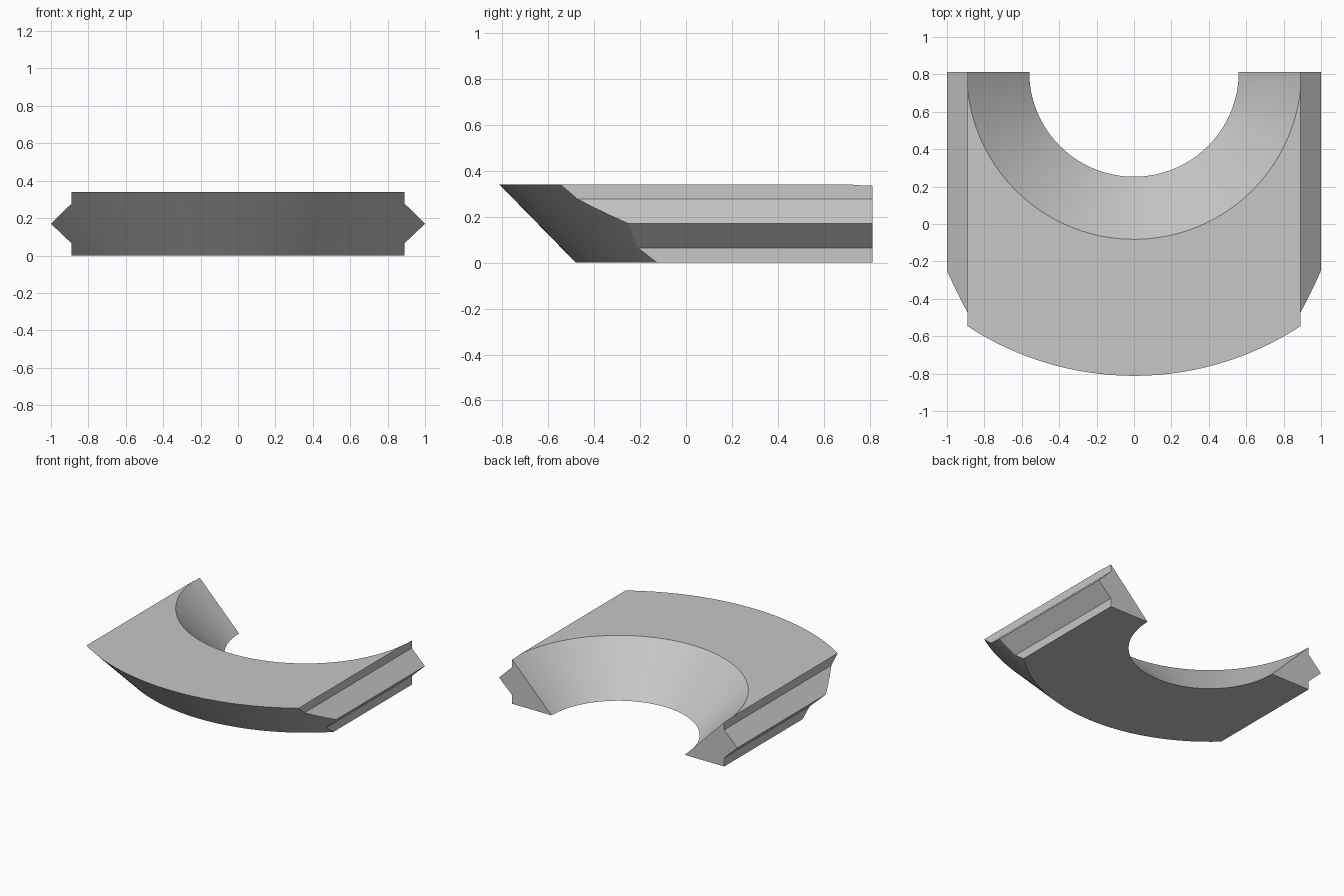
import bpy, bmesh, math
from mathutils import Matrix, Vector

cube = bpy.data.objects.get("Cube")
if cube:
    bpy.data.objects.remove(cube, do_unlink=True)

HEIGHT = 0.34
BACK = 0.813          # back plane, which also holds the cone axis
SEGMENTS = 160

grey = bpy.data.materials.new("light grey")
grey.use_nodes = True
grey.diffuse_color = (0.57, 0.57, 0.57, 1)
grey.node_tree.nodes["Principled BSDF"].inputs["Base Color"].default_value = grey.diffuse_color


def make_object(name, bm):
    bmesh.ops.recalc_face_normals(bm, faces=bm.faces)
    mesh = bpy.data.meshes.new(name)
    bm.to_mesh(mesh)
    bm.free()
    mesh.materials.append(grey)
    obj = bpy.data.objects.new(name, mesh)
    bpy.context.collection.objects.link(obj)
    return obj


# Straight bar: side-rail profile, mirrored, extruded along y
side = [(0.89, 0), (0.89, 0.065), (1, 0.17), (0.89, 0.278), (0.89, HEIGHT)]
profile = side + [(-x, z) for x, z in reversed(side)]
bm = bmesh.new()
face = bm.faces.new([bm.verts.new((x, BACK, z)) for x, z in profile])
new = bmesh.ops.extrude_face_region(bm, geom=[face])["geom"]
bmesh.ops.translate(bm, vec=(0, -2, 0),
                    verts=[v for v in new if isinstance(v, bmesh.types.BMVert)])
block = make_object("collar_half", bm)

# Ring between two concentric cones, taller than the bar
bm = bmesh.new()
margin = 0.1
section = [(base + z * slope, z)
           for base, slope, heights in ((0.56, 0.985, (-margin, HEIGHT + margin)),
                                        (1.293, 0.976, (HEIGHT + margin, -margin)))
           for z in heights]
rings = []
for i in range(SEGMENTS):
    turn = Matrix.Rotation(math.tau * i / SEGMENTS, 3, 'Z')
    rings.append([bm.verts.new(turn @ Vector((r, 0, z)) + Vector((0, BACK, 0)))
                  for r, z in section])
for i in range(SEGMENTS):
    a, b = rings[i - 1], rings[i]
    for j in range(4):
        bm.faces.new((a[j - 1], a[j], b[j], b[j - 1]))
ring = make_object("cone_ring_cutter", bm)
ring.hide_render = True

# Keep only the part of the bar inside the ring
cut = block.modifiers.new("cone cut", 'BOOLEAN')
cut.operation = 'INTERSECT'
cut.solver = 'EXACT'
cut.object = ring
bpy.ops.object.select_all(action='DESELECT')
block.select_set(True)
bpy.context.view_layer.objects.active = block
bpy.ops.object.modifier_apply(modifier=cut.name)
bpy.data.objects.remove(ring, do_unlink=True)
bpy.ops.object.shade_smooth_by_angle(angle=math.radians(20))
